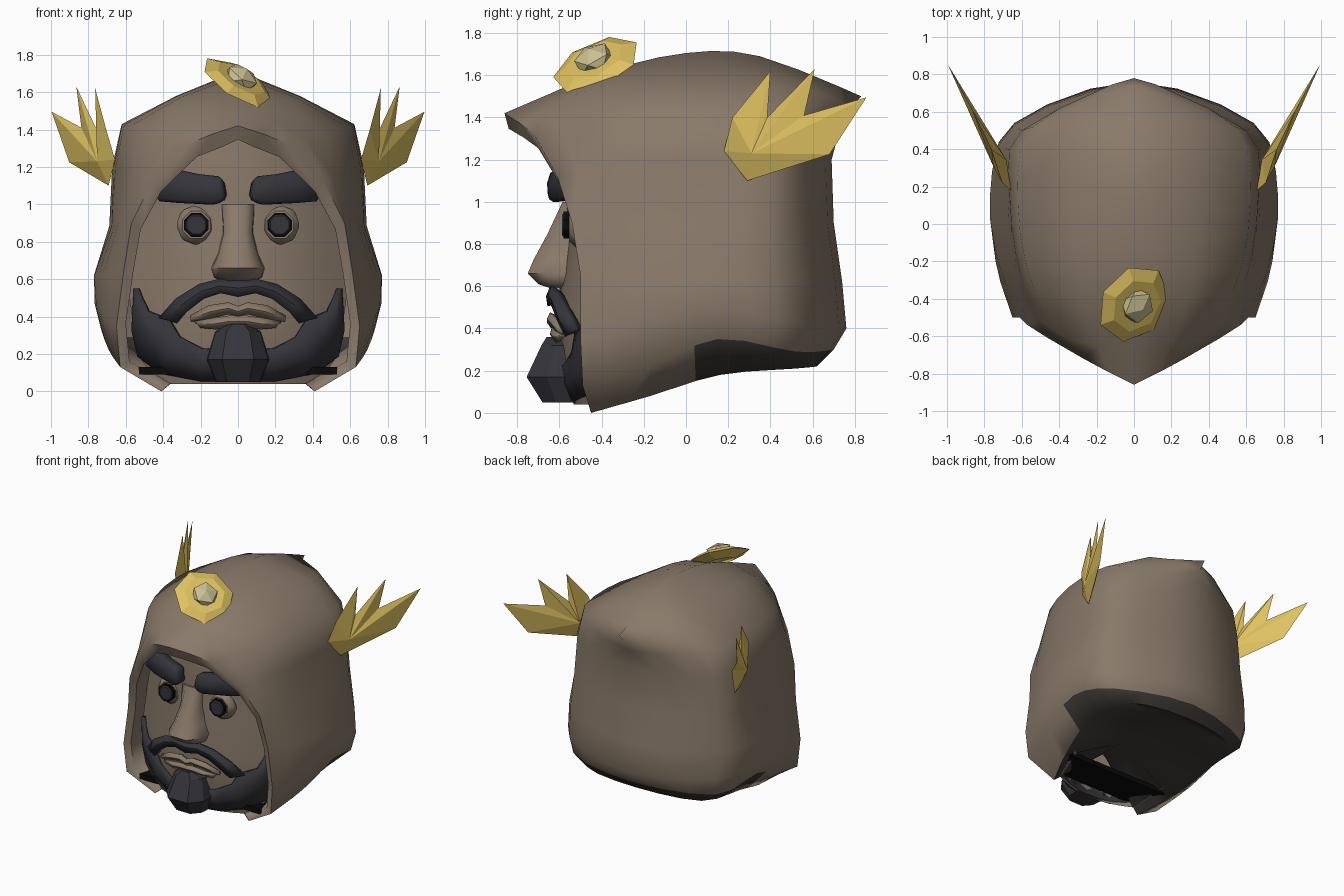
import bpy, bmesh, math
from mathutils import Vector, Matrix

cube = bpy.data.objects.get("Cube")
if cube:
    bpy.data.objects.remove(cube, do_unlink=True)


def material(name, r, g, b):
    mat = bpy.data.materials.new(name)
    mat.use_nodes = True
    mat.diffuse_color = (r, g, b, 1)
    mat.node_tree.nodes["Principled BSDF"].inputs["Base Color"].default_value = (r, g, b, 1)
    return mat


BROWN = material("warm_brown", .25, .195, .143)
DARK = material("charcoal_hair", .035, .035, .044)
GOLD = material("gold", .74, .54, .12)
PALE = material("pale_gem", .60, .52, .29)
BLACK = material("black", .003, .003, .003)
LINING = material("dark_lining", .045, .039, .034)


def make(name, bm, mat, angle=0, mirror=False, thick=0, bevel=0):
    """Turn a bmesh into an object with optional modifiers."""
    bmesh.ops.remove_doubles(bm, verts=bm.verts, dist=.0005)
    bmesh.ops.recalc_face_normals(bm, faces=bm.faces)
    mesh = bpy.data.meshes.new(name)
    bm.to_mesh(mesh)
    bm.free()
    obj = bpy.data.objects.new(name, mesh)
    bpy.context.collection.objects.link(obj)
    mesh.materials.append(mat)
    if mirror:
        mod = obj.modifiers.new("Mirror", 'MIRROR')
        mod.use_clip = True
    if thick:
        mod = obj.modifiers.new("Solidify", 'SOLIDIFY')
        mod.thickness, mod.offset = thick, 0
    if bevel:
        mod = obj.modifiers.new("Bevel", 'BEVEL')
        mod.width, mod.segments = bevel, 1
    if angle:
        bpy.ops.object.select_all(action='DESELECT')
        obj.select_set(True)
        bpy.context.view_layer.objects.active = obj
        bpy.ops.object.shade_smooth_by_angle(angle=math.radians(angle))
    return obj


def grid(rows, cap=False):
    """Skin a list of equally long point rows."""
    bm = bmesh.new()
    vs = [[bm.verts.new(p) for p in row] for row in rows]
    for a, b in zip(vs, vs[1:]):
        for i in range(len(a) - 1):
            bm.faces.new((a[i], a[i + 1], b[i + 1], b[i]))
    if cap:
        bm.faces.new(vs[0])
        bm.faces.new(vs[-1])
    return bm


def spline(pts, steps):
    """Smooth curve through points, levelled off at the mirror plane."""
    p = [Vector(q) for q in pts]
    end = p[-2].copy()
    end.x *= -1
    p = [2 * p[0] - p[1]] + p + [end]
    out = []
    for a, b, c, d in zip(p, p[1:], p[2:], p[3:]):
        for k in range(steps):
            t = k / steps
            out.append(.5 * (2 * b + (c - a) * t + (2 * a - 5 * b + 4 * c - d) * t * t
                             + (3 * b - a - 3 * c + d) * t ** 3))
    return out + [p[-2]]


# Hood: each level runs from the front rim around the side to the back centre
levels = [
    [(.41, -.45, 0), (.52, -.17, .08), (.58, .16, .18), (.5, .52, .21), (0, .62, .22)],
    [(.63, -.49, .13), (.69, -.17, .22), (.73, .15, .35), (.62, .52, .29), (0, .7, .3)],
    [(.65, -.5, .35), (.74, -.2, .42), (.76, .2, .48), (.64, .54, .42), (0, .76, .4)],
    [(.61, -.5, .65), (.72, -.22, .62), (.77, .15, .62), (.64, .53, .64), (0, .74, .62)],
    [(.57, -.54, .9), (.64, -.25, .9), (.68, .15, .88), (.62, .51, .9), (0, .7, .9)],
    [(.46, -.61, 1.12), (.6, -.3, 1.18), (.665, .15, 1.2), (.6, .5, 1.2), (0, .69, 1.2)],
    [(.27, -.72, 1.32), (.53, -.36, 1.4), (.62, .1, 1.43), (.54, .52, 1.4), (0, .73, 1.35)],
    [(.14, -.79, 1.375), (.28, -.4, 1.55), (.33, .05, 1.58), (.31, .55, 1.54), (0, .78, 1.44)],
    [(0, -.86, 1.42), (0, -.4, 1.61), (0, 0, 1.705), (0, .35, 1.69), (0, .83, 1.5)],
]


def inset(p, dx, dy):
    return Vector((max(0, p[0] - dx), p[1] + dy, p[2] - .08 * (p[2] - .5)))


rows = []
for lv in levels:
    rows.append([inset(lv[1], .1, 0), inset(lv[0], .05, .02)] + spline(lv, 3))
# Recessed underside closing the hood, dark together with the curled hem
rows.insert(0, [Vector((0, p.y * .8, .34)) for p in rows[0]])
hood = grid(rows)
per_row = len(rows[0]) - 1
for i, face in enumerate(hood.faces):
    under = i < per_row or (i < 2 * per_row and face.calc_center_median().y > 0)
    face.material_index = int(under)
make("hood", hood, BROWN, 65, mirror=True).data.materials.append(LINING)

# Face surface: centre depth by height, curving back to the sides
CENTRE = [(0, -.52), (.2, -.58), (.45, -.62), (.6, -.6), (.8, -.56), (1, -.57), (1.4, -.54)]


def face_y(x, z):
    for (z0, y0), (z1, y1) in zip(CENTRE, CENTRE[1:]):
        if z <= z1:
            break
    return y0 + (y1 - y0) * (z - z0) / (z1 - z0) + .75 * x * x


widths = [(.04, .42), (.2, .54), (.5, .58), (.8, .56), (1, .5), (1.2, .38), (1.36, .2)]
rows = [[(w * i / 6, face_y(w * i / 6, z), z) for i in range(7)] for z, w in widths]
make("face", grid(rows), BROWN, 60, mirror=True)


def strip(name, top, bottom, mat, lift, thick, bevel=0, angle=30):
    """Raised mirrored band lying on the face between two rails."""
    mid = [((a + c) / 2, (b + d) / 2) for (a, b), (c, d) in zip(top, bottom)]
    rails = [[(x, face_y(x, z) - h, z) for x, z in r]
             for r, h in ((top, lift), (mid, lift + .012), (bottom, lift))]
    make(name, grid(rails), mat, angle, mirror=True, thick=thick, bevel=bevel)


strip("jaw_beard",
      [(.53, .55), (.48, .43), (.37, .385), (.31, .29), (.19, .23), (0, .22)],
      [(.545, .55), (.56, .33), (.53, .19), (.41, .1), (.2, .06), (0, .06)], DARK, .008, .03)
strip("moustache",
      [(.41, .39), (.32, .49), (.2, .565), (.1, .59), (0, .59)],
      [(.32, .37), (.27, .43), (.18, .5), (.09, .53), (0, .51)], DARK, .02, .05)
strip("upper_lip",
      [(.25, .4), (.15, .455), (.05, .47), (0, .45)],
      [(.25, .38), (.14, .4), (.05, .42), (0, .41)], BROWN, .015, .03)
strip("lower_lip",
      [(.23, .37), (.14, .385), (.05, .4), (0, .4)],
      [(.2, .35), (.12, .34), (.05, .35), (0, .35)], BROWN, .01, .03)
strip("eyebrows",
      [(.08, 1.14), (.2, 1.155), (.31, 1.18), (.4, 1.16)],
      [(.06, 1.03), (.11, 1.0), (.3, 1.01), (.42, 1.02)], DARK, .04, .1, .018)


def ridge(name, sections, back, mat, angle):
    """Stack of trapezoid sections (height, half width, front depth)."""
    rows = []
    for z, w, y in sections:
        half = [(w, back), (w * .95, y * .6 + back * .4), (w * .5, y)]
        ring = half + [(-a, b) for a, b in reversed(half)]
        rows.append([(a, b, z) for a, b in ring])
    make(name, grid(rows, cap=True), mat, angle)


ridge("nose", [(1.0, .09, -.585), (.85, .08, -.655), (.73, .11, -.72), (.66, .145, -.75),
               (.61, .13, -.7), (.59, .09, -.64)], -.54, BROWN, 60)
ridge("goatee", [(.36, .06, -.66), (.32, .125, -.685), (.17, .17, -.755), (.05, .12, -.68)],
      -.52, DARK, 20)


# Eyes: octagonal lids with dark pupils
def eye_disc(name, radius, front, depth, bevel, mat):
    bm = bmesh.new()
    turn = Matrix.Rotation(math.pi / 2, 4, 'X') @ Matrix.Rotation(math.pi / 8, 4, 'Z')
    bmesh.ops.create_cone(bm, cap_ends=True, segments=8, radius1=radius, radius2=radius,
                          depth=depth,
                          matrix=Matrix.Translation((.223, front + depth / 2, .89)) @ turn)
    make(name, bm, mat, 20, mirror=True, bevel=bevel)


eye_disc("eyelids", .112, -.555, .1, .03, BROWN)
eye_disc("eye_rims", .07, -.58, .06, 0, BLACK)
eye_disc("pupils", .061, -.588, .06, .008, DARK)

# Dark neck opening under the chin
bm = bmesh.new()
bmesh.ops.create_cube(bm, size=1, matrix=Matrix.Translation((0, -.335, .11))
                      @ Matrix.Diagonal((1.06, .27, .04, 1)))
make("neck_opening", bm, BLACK)

# Wings: spiked outline on a slanted plane, pinched to a point on both sides
outline = [(.19, 1.24, .02), (.24, 1.4, .04), (.405, 1.62, .01), (.39, 1.4, .01),
           (.61, 1.63, 0), (.56, 1.41, 0), (.855, 1.495, 0), (.68, 1.225, 0), (.29, 1.1, 0)]


def wing_point(y, z, out):
    return Vector((.67 + .54 * (y - .25) + out, y - .5 * out, z))


bm = bmesh.new()
edge = [bm.verts.new(wing_point(*p)) for p in outline]
for out in (-.03, .04):
    hub = bm.verts.new(wing_point(.33, 1.23, out))
    for a, b in zip(edge, edge[1:] + edge[:1]):
        bm.faces.new((a, b, hub))
make("wings", bm, GOLD, mirror=True)

# Brooch: tilted seven sided gold disc with a faceted gem
tilt = Vector((.62, -.46, 1)).to_track_quat('Z', 'Y').to_matrix().to_4x4()
place = Matrix.Translation((0, -.425, 1.65)) @ tilt
rows = []
for r, h in ((.1, -.04), (.22, 0), (.15, .03), (0, .03)):
    rows.append([place @ Vector((r * math.cos(a), r * math.sin(a), h))
                 for a in (i * math.tau / 7 for i in range(8))])
brooch = grid(rows)
bmesh.ops.dissolve_degenerate(brooch, dist=.001, edges=brooch.edges)
make("brooch", brooch, GOLD)

bm = bmesh.new()
bmesh.ops.create_icosphere(bm, subdivisions=1, radius=.1, matrix=place
                           @ Matrix.Translation((0, 0, .035)) @ Matrix.Diagonal((1, 1, .6, 1)))
make("brooch_gem", bm, PALE)
